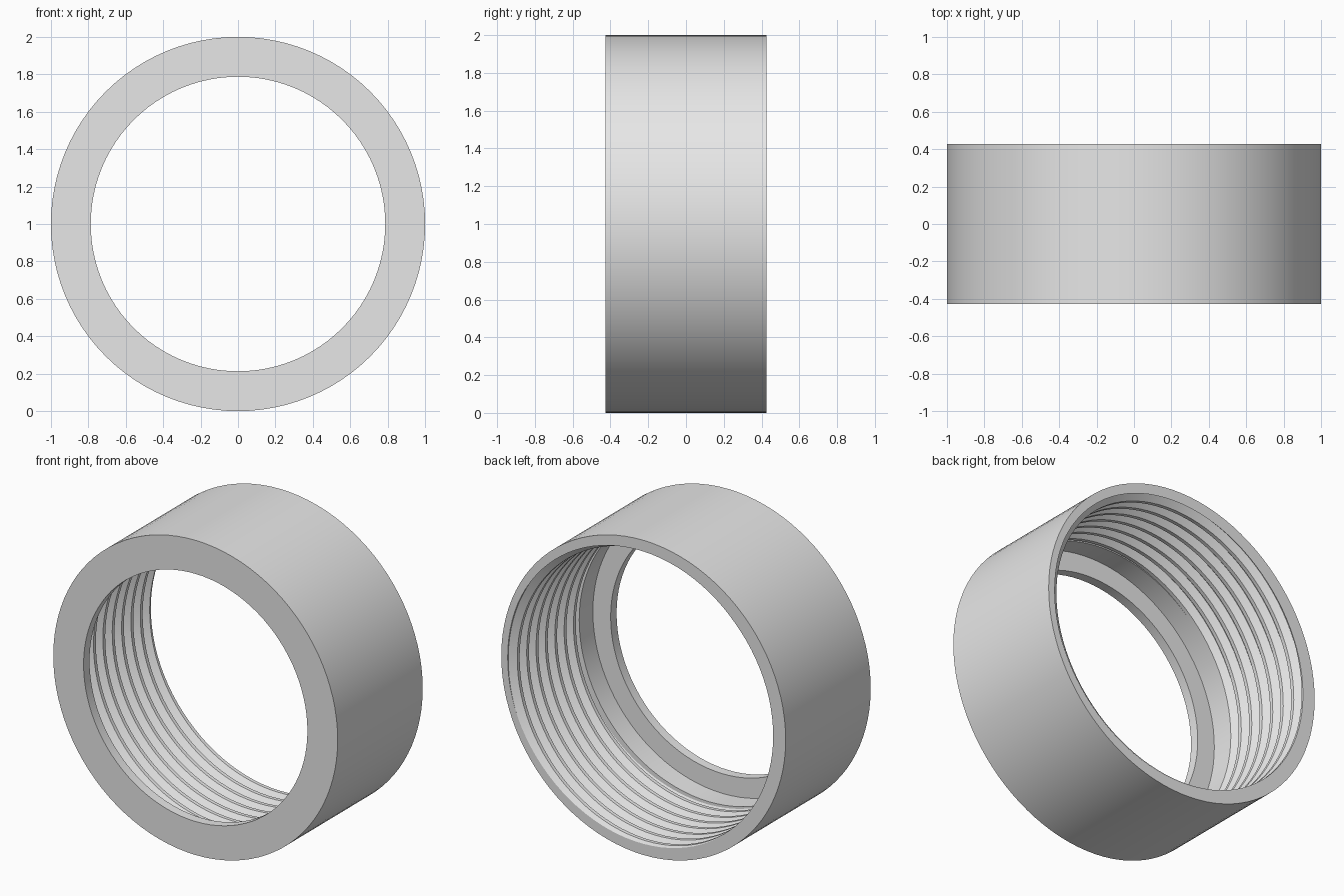
import bpy, bmesh
from math import cos, sin, pi

if "Cube" in bpy.data.objects:
    bpy.data.objects.remove(bpy.data.objects["Cube"])

SEGMENTS = 96
OUTER, BORE, ROOT, HOLE = 1.0, 0.912, 0.955, 0.787
HALF = 0.427                 # half the ring's depth
FLANGE = -HALF + 0.06        # inner face of the front lip
THREAD_START = -0.23
PITCH = 0.094
ROOT_FLAT, CREST_START = 0.0625, 0.375   # fractions of the pitch


def thread_radius(y, offset):
    """Radius of the trapezoid thread at depth y."""
    f = (y - offset) / PITCH
    f = abs(f - round(f))
    t = min(max((f - ROOT_FLAT) / (CREST_START - ROOT_FLAT), 0), 1)
    return ROOT + (BORE - ROOT) * t


def section(angle):
    """Closed (radius, y) cross-section of the ring at one angle."""
    offset = HALF - PITCH * angle / (2 * pi)
    points = [(OUTER, HALF), (thread_radius(HALF, offset), HALF)]
    for turn in range(2, -10, -1):
        for f in (CREST_START, ROOT_FLAT, -ROOT_FLAT, -CREST_START):
            y = min(max(offset + (turn + f) * PITCH, THREAD_START), HALF)
            points.append((thread_radius(y, offset), y))
    points += [(thread_radius(THREAD_START, offset), THREAD_START),
               (BORE, THREAD_START), (BORE, FLANGE),
               (HOLE, FLANGE), (HOLE, -HALF), (OUTER, -HALF)]
    return points


# Sweep the section round the y axis, the thread advancing with the angle
bm = bmesh.new()
columns = []
for i in range(SEGMENTS + 1):
    a = 2 * pi * i / SEGMENTS
    columns.append([bm.verts.new((r * cos(a), y, 1 + r * sin(a)))
                    for r, y in section(a)])
for left, right in zip(columns, columns[1:]):
    for j in range(len(left)):
        k = (j + 1) % len(left)
        bm.faces.new((left[j], left[k], right[k], right[j]))
bmesh.ops.remove_doubles(bm, verts=bm.verts[:], dist=0.0002)
bmesh.ops.recalc_face_normals(bm, faces=bm.faces[:])

mesh = bpy.data.meshes.new("threaded_ring")
bm.to_mesh(mesh)
bm.free()
ring = bpy.data.objects.new("threaded_ring", mesh)
bpy.context.collection.objects.link(ring)

# Plain grey finish
grey = bpy.data.materials.new("light grey")
grey.use_nodes = True
colour = (0.8, 0.8, 0.8, 1)
grey.diffuse_color = colour
grey.node_tree.nodes["Principled BSDF"].inputs["Base Color"].default_value = colour
mesh.materials.append(grey)

bpy.ops.object.select_all(action="DESELECT")
ring.select_set(True)
bpy.context.view_layer.objects.active = ring
bpy.ops.object.shade_smooth_by_angle(angle=pi / 9)
